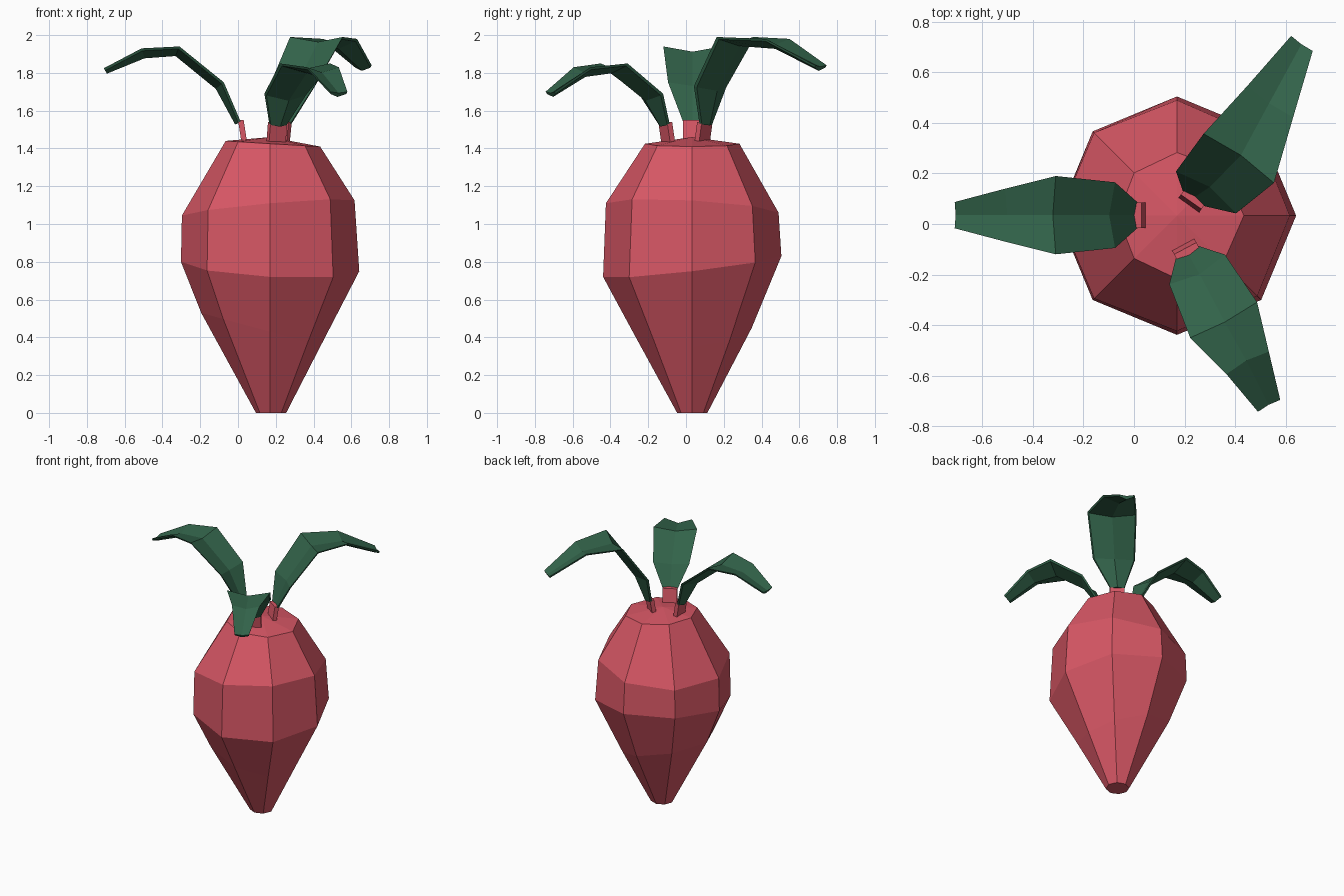
import bpy, math
from mathutils import Vector

if "Cube" in bpy.data.objects:
    bpy.data.objects.remove(bpy.data.objects["Cube"])


def material(name, rgb):
    m = bpy.data.materials.new(name)
    m.diffuse_color = (*rgb, 1)
    m.use_nodes = True
    m.node_tree.nodes["Principled BSDF"].inputs["Base Color"].default_value = m.diffuse_color
    return m


RED = material("radish red", (0.68, 0.095, 0.13))
GREEN = material("leaf green", (0.032, 0.125, 0.068))


def loft(name, rings, mat, apex=None):
    """Skin a list of equal-length closed rings and cap both ends."""
    n = len(rings[0])
    verts = [v for r in rings for v in r]
    faces = [(i * n + j, i * n + (j + 1) % n, (i + 1) * n + (j + 1) % n, (i + 1) * n + j)
             for i in range(len(rings) - 1) for j in range(n)]
    faces.append(tuple(reversed(range(n))))
    last = (len(rings) - 1) * n
    if apex:
        verts.append(apex)
        faces += [(last + j, last + (j + 1) % n, len(verts) - 1) for j in range(n)]
    else:
        faces.append(tuple(range(last, last + n)))
    me = bpy.data.meshes.new(name)
    me.from_pydata(verts, [], faces)
    me.materials.append(mat)
    ob = bpy.data.objects.new(name, me)
    bpy.context.collection.objects.link(ob)
    return ob


# Root body: eight-sided rings (radius, radius tilt, height, tilt in x, tilt in y)
CX, CY = 0.17, 0.033
profile = [(0.08, 0.005, 0.0, 0, 0),
           (0.315, -0.05, 0.44, -0.09, 0.01),
           (0.472, 0.0, 0.775, -0.025, 0.055),
           (0.457, -0.01, 1.085, 0.04, -0.025),
           (0.25, 0.015, 1.425, -0.015, 0.0)]
rings = []
for r, dr, z, tx, ty in profile:
    ring = []
    for k in range(8):
        c, s = math.cos(k * math.pi / 4), math.sin(k * math.pi / 4)
        rad = r + dr * c
        ring.append((CX + rad * c, CY + rad * s, z + tx * c + ty * s))
    rings.append(ring)
loft("root", rings, RED, apex=(CX, CY, 1.46))

# Leaves: rows of (x, y, top edge height, half width), from stem to tip
leaves = {
    "left": [(0.015, 0.035, 1.54, 0.05), (-0.075, 0.035, 1.75, 0.13),
             (-0.31, 0.035, 1.94, 0.155), (-0.51, 0.035, 1.93, 0.105),
             (-0.71, 0.035, 1.825, 0.052)],
    "back": [(0.235, 0.10, 1.53, 0.05), (0.285, 0.125, 1.73, 0.145),
             (0.415, 0.26, 1.99, 0.17), (0.54, 0.485, 1.98, 0.11),
             (0.665, 0.715, 1.84, 0.052)],
    "front": [(0.21, -0.11, 1.53, 0.05), (0.25, -0.18, 1.69, 0.125),
              (0.355, -0.38, 1.85, 0.15), (0.45, -0.55, 1.83, 0.095),
              (0.535, -0.72, 1.70, 0.05)],
}
for side, rows in leaves.items():
    pts = [Vector(r[:3]) for r in rows]
    out = pts[-1] - pts[0]
    out.z = 0
    out.normalize()
    across = Vector((-out.y, out.x, 0))
    rings = []
    for i, p in enumerate(pts):
        t = pts[min(i + 1, len(pts) - 1)] - pts[max(i - 1, 0)]
        down = across.cross(t).normalized()
        if down.z > 0:
            down = -down
        w = across * rows[i][3]
        dip = 0.03 if 0 < i < 4 else 0.008
        # shallow channel on top, keel underneath
        rings.append([p + w, p + down * dip, p - w,
                      p - w * 0.94 + down * 0.014, p + down * (dip + 0.025),
                      p + w * 0.94 + down * 0.014])
    loft(side + "_leaf", rings, GREEN)

    # Flat red stem under the leaf, leaning outwards
    top = pts[0] + Vector((0, 0, 0.01))
    base = pts[0] - out * 0.02
    base.z = 1.42
    stem = [[c + across * a * 0.05 + out * b * 0.015
             for a, b in ((1, 1), (1, -1), (-1, -1), (-1, 1))] for c in (base, top)]
    loft(side + "_stem", stem, RED)

# Make every part's faces point outward
import bmesh
for ob in bpy.context.collection.objects:
    bm = bmesh.new()
    bm.from_mesh(ob.data)
    bmesh.ops.recalc_face_normals(bm, faces=bm.faces)
    bm.to_mesh(ob.data)
    bm.free()
